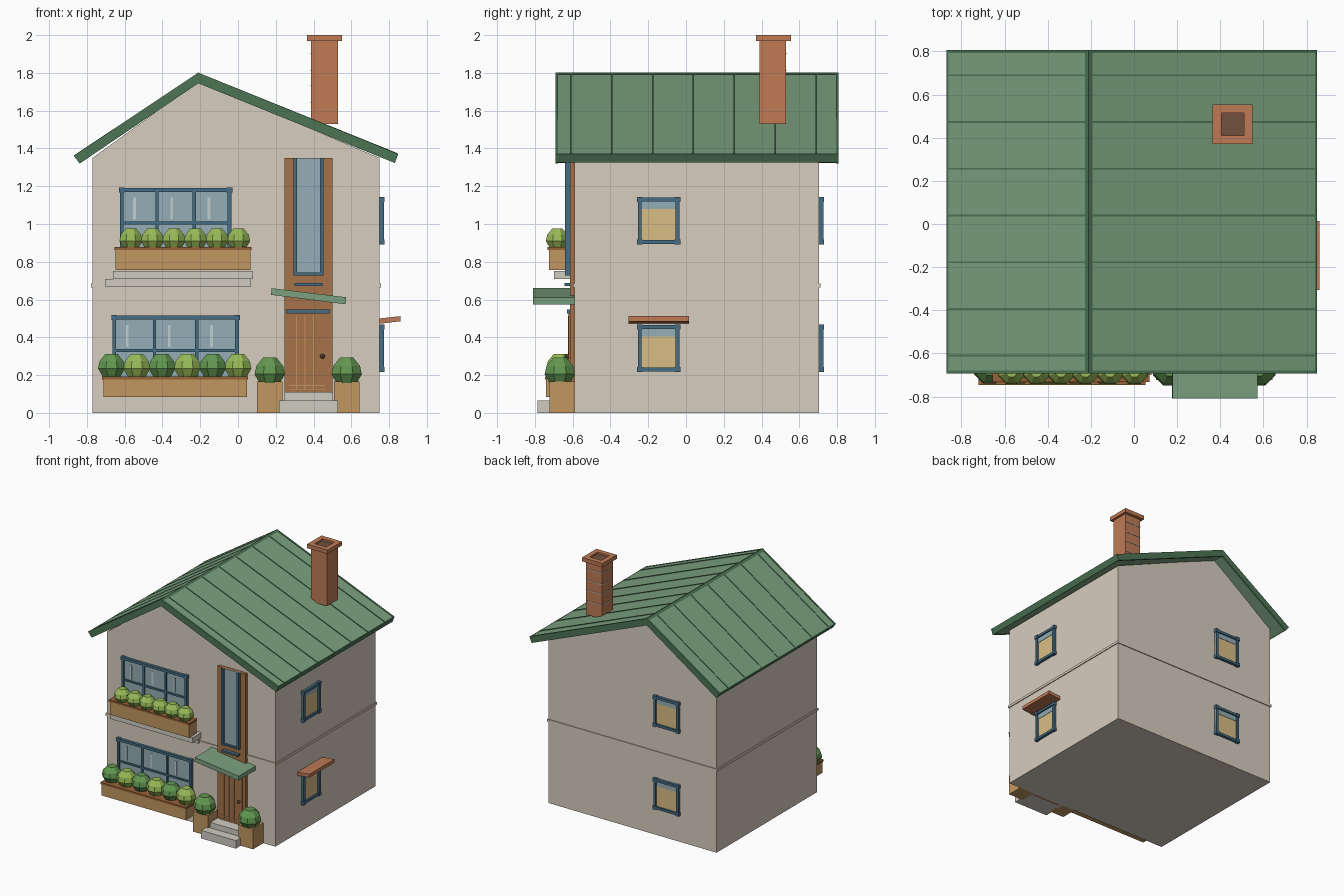
import bpy, bmesh, math
from mathutils import Matrix, Vector

if "Cube" in bpy.data.objects:
    bpy.data.objects.remove(bpy.data.objects["Cube"])


def mat(name, r, g, b):
    m = bpy.data.materials.new(name)
    m.diffuse_color = [(c / 255) ** 2.2 for c in (r, g, b)] + [1]
    m.use_nodes = True
    m.node_tree.nodes["Principled BSDF"].inputs["Base Color"].default_value = m.diffuse_color
    return m


WALL = mat("plaster", 214, 204, 190)
ROOF = mat("roof_green", 122, 160, 126)
DARK = mat("trim_green", 78, 116, 86)
BRICK = mat("brick", 190, 122, 86)
SOOT = mat("soot", 112, 82, 62)
WOOD = mat("door_wood", 164, 114, 74)
GOLD = mat("light_wood", 192, 150, 96)
RIM = mat("rim_wood", 150, 98, 58)
BLUE = mat("frame_blue", 70, 108, 130)
GLASS = mat("glass", 146, 172, 180)
SHINE = mat("glass_shine", 190, 206, 208)
GLOW = mat("warm_glass", 216, 188, 132)
STONE = mat("stone", 206, 202, 192)
LEAF = mat("leaf", 98, 150, 82)
LIME = mat("leaf_light", 150, 184, 88)


def finish(name, bm, m):
    bmesh.ops.recalc_face_normals(bm, faces=bm.faces)
    me = bpy.data.meshes.new(name)
    bm.to_mesh(me)
    bm.free()
    me.materials.append(m)
    ob = bpy.data.objects.new(name, me)
    bpy.context.collection.objects.link(ob)
    return ob


def boxes(name, m, items, M=Matrix()):
    """Boxes given as (x0, x1, y0, y1, z0, z1), joined into one object."""
    bm = bmesh.new()
    for x0, x1, y0, y1, z0, z1 in items:
        T = Matrix.Translation(((x0 + x1) / 2, (y0 + y1) / 2, (z0 + z1) / 2))
        S = Matrix.Diagonal((x1 - x0, y1 - y0, z1 - z0, 1))
        bmesh.ops.create_cube(bm, size=1, matrix=M @ T @ S)
    return finish(name, bm, m)


def prism(name, m, profile, spans):
    """An x-z profile extruded along each y span."""
    bm = bmesh.new()
    for y0, y1 in spans:
        f = bm.faces.new([bm.verts.new((x, y0, z)) for x, z in profile])
        ext = bmesh.ops.extrude_face_region(bm, geom=[f], use_keep_orig=True)
        bmesh.ops.translate(bm, vec=(0, y1 - y0, 0),
                            verts=[v for v in ext["geom"] if isinstance(v, bmesh.types.BMVert)])
    return finish(name, bm, m)


def bush(name, m, x, y, z, r):
    """Faceted eight-sided shrub with a flat crown."""
    bm = bmesh.new()
    rings = []
    for k, h in ((0.6, -0.8), (1.0, -0.15), (0.88, 0.35), (0.45, 0.85)):
        rings.append([bm.verts.new((x + r * k * math.cos(a), y + r * k * math.sin(a), z + r * h))
                      for a in [math.tau * (i + 0.5) / 8 for i in range(8)]])
    for lo, hi in zip(rings, rings[1:]):
        for i in range(8):
            j = (i + 1) % 8
            bm.faces.new((lo[i], lo[j], hi[j], hi[i]))
    bm.faces.new(rings[0])
    bm.faces.new(rings[-1])
    return finish(name, bm, m)


def window(name, x0, x1, z0, z1, wall, turn=0, panes=1, bar_z=None, warm=False):
    """Framed window on the plane y = -wall, turned about z."""
    M = Matrix.Rotation(math.radians(turn), 4, "Z")
    y, f, w = -wall, -wall - 0.022, 0.02
    bars = [(x0, x0 + w, f, y, z0, z1), (x1 - w, x1, f, y, z0, z1),
            (x0, x1, f, y, z0, z0 + w), (x0, x1, f, y, z1 - w, z1)]
    step = (x1 - x0) / panes
    for i in range(1, panes):
        c = x0 + i * step
        bars.append((c - 0.008, c + 0.008, f + 0.004, y, z0, z1))
    if bar_z:
        bars.append((x0, x1, f + 0.005, y, bar_z - 0.007, bar_z + 0.007))
    for cx in (x0 + 0.01, x1 - 0.01):
        for cz in (z0 + 0.01, z1 - 0.01):
            bars.append((cx - 0.015, cx + 0.015, f - 0.004, y, cz - 0.014, cz + 0.014))
    boxes(name + "_frame", BLUE, bars, M)
    boxes(name + "_glass", GLOW if warm else GLASS, [(x0, x1, y - 0.008, y + 0.01, z0 + 0.01, z1 - 0.01)], M)
    if warm:
        boxes(name + "_blind", GLASS, [(x0, x1, y - 0.011, y, z1 - 0.06, z1 - 0.01)], M)
    else:
        boxes(name + "_shine", SHINE, [(x0 + i * step + 0.07, x0 + i * step + 0.085, y - 0.011, y, bar_z + 0.02, z1 - 0.05)
                                       for i in range(panes)], M)


# House body with gable, and the floor band
FRONT = -0.59
prism("house_walls", WALL, [(-0.77, 0), (0.75, 0), (0.75, 1.35), (-0.21, 1.755), (-0.77, 1.35)], [(FRONT, 0.705)])
boxes("floor_band", WALL, [(-0.777, 0.757, FRONT - 0.007, 0.712, 0.665, 0.685)])

# Roof slab, gable trims, eave boards, seams, ridge cap
roof = [(-0.865, 1.362), (-0.21, 1.797), (0.845, 1.37), (0.828, 1.327), (-0.21, 1.75), (-0.837, 1.325)]
prism("roof", ROOF, roof, [(-0.685, 0.797)])
trim = [(-0.87, 1.362), (-0.21, 1.801), (0.849, 1.371), (0.83, 1.323), (-0.21, 1.745), (-0.838, 1.32)]
prism("gable_trim", DARK, trim, [(-0.692, -0.678), (0.793, 0.807)])
prism("left_eave_board", DARK, [(-0.868, 1.361), (-0.86, 1.366), (-0.832, 1.329), (-0.839, 1.322)], [(-0.685, 0.797)])
prism("right_eave_board", DARK, [(0.848, 1.37), (0.84, 1.373), (0.822, 1.33), (0.83, 1.325)], [(-0.685, 0.797)])
seam = [(-0.86, 1.369), (-0.21, 1.801), (0.843, 1.3755), (0.84, 1.36), (-0.21, 1.78), (-0.85, 1.355)]
prism("roof_seams", DARK, seam, [(y - 0.004, y + 0.004) for y in [-0.61 + 0.2165 * i for i in range(7)]])
prism("ridge_cap", DARK, [(-0.228, 1.789), (-0.21, 1.803), (-0.192, 1.793), (-0.21, 1.78)], [(-0.69, 0.805)])

# Chimney with open cap
boxes("chimney", BRICK, [(0.387, 0.53, 0.39, 0.53, 1.53, 1.97)])
boxes("chimney_mortar", STONE, [(0.384, 0.52, 0.4, 0.533, z, z + 0.006) for z in (1.64, 1.73, 1.81, 1.9)])
boxes("chimney_cap", BRICK, [(0.365, 0.405, 0.37, 0.555, 1.968, 2), (0.51, 0.55, 0.37, 0.555, 1.968, 2),
                             (0.405, 0.51, 0.37, 0.41, 1.968, 2), (0.405, 0.51, 0.515, 0.555, 1.968, 2)])
boxes("chimney_flue", SOOT, [(0.4, 0.515, 0.405, 0.52, 1.965, 1.985)])

# Windows
window("upper_front_window", -0.625, -0.035, 0.82, 1.19, -FRONT, panes=3, bar_z=1.005)
window("lower_front_window", -0.665, 0.005, 0.15, 0.515, -FRONT, panes=3, bar_z=0.33)
for level, z in (("lower", 0.22), ("upper", 0.895)):
    window(level + "_side_window", -0.255, -0.035, z, z + 0.245, 0.75, turn=90, warm=True)
    window(level + "_back_window", 0.215, 0.44, z, z + 0.245, 0.705, turn=180, warm=True)
prism("side_window_hood", BRICK, [(0.75, 0.472), (0.86, 0.485), (0.86, 0.512), (0.75, 0.5)], [(-0.305, 0.015)])

# Tall entry bay: timber backing, stair window, door
boxes("entry_panel", WOOD, [(0.245, 0.5, -0.615, FRONT, 0, 1.35)])
boxes("stair_window_glass", GLASS, [(0.305, 0.44, -0.622, -0.6, 0.73, 1.35)])
boxes("stair_window_frame", BLUE, [(0.293, 0.312, -0.64, -0.61, 0.728, 1.35), (0.433, 0.452, -0.64, -0.61, 0.728, 1.35),
                                   (0.293, 0.452, -0.636, -0.61, 0.728, 0.742)])
boxes("stair_window_sill", BLUE, [(0.3, 0.447, -0.642, -0.61, 0.672, 0.688)])
boxes("door", WOOD, [(0.268, 0.472, -0.622, -0.61, 0.11, 0.525)])
boxes("door_lintel", BLUE, [(0.253, 0.488, -0.63, -0.61, 0.525, 0.547)])
boxes("door_battens", GOLD, [(x - 0.003, x + 0.003, -0.625, -0.615, 0.12, 0.515) for x in (0.31, 0.355, 0.4)]
      + [(0.27, 0.47, -0.625, -0.615, z, z + 0.005) for z in (0.12, 0.143)])
bm = bmesh.new()
bmesh.ops.create_uvsphere(bm, u_segments=8, v_segments=6, radius=0.013, matrix=Matrix.Translation((0.447, -0.63, 0.3)))
finish("door_knob", bm, SOOT)
prism("door_canopy", ROOF, [(0.175, 0.625), (0.57, 0.575), (0.573, 0.612), (0.178, 0.66)], [(-0.81, FRONT)])
boxes("door_steps", STONE, [(0.217, 0.53, -0.785, FRONT, 0, 0.065), (0.245, 0.502, -0.71, FRONT, 0.065, 0.11)])

# Ledge under the upper window
boxes("window_ledge", STONE, [(-0.662, 0.08, -0.7, FRONT, 0.708, 0.752), (-0.703, 0.07, -0.612, FRONT, 0.668, 0.708)])


def flower_box(name, x0, x1, y0, y1, z0, z1, bz, r, first, step):
    """Planter with a rim and a row of six shrubs."""
    boxes(name + "_planter", GOLD, [(x0, x1, y0 + 0.006, y1, z0, z1)])
    boxes(name + "_planter_rim", RIM, [(x0 - 0.007, x1 + 0.007, y0, y1, z1 - 0.002, z1 + 0.013)])
    for i in range(6):
        bush(f"{name}_shrub_{i + 1}", LEAF if i % 2 == (name == "upper") * 5 else LIME,
             first + i * step, (y0 + y1) / 2, bz, r)


flower_box("upper", -0.648, 0.065, -0.732, -0.63, 0.757, 0.865, 0.92, 0.066, -0.567, 0.114)
flower_box("lower", -0.713, 0.047, -0.747, FRONT, 0.085, 0.18, 0.247, 0.077, -0.67, 0.134)

# Potted shrubs beside the door
for side, x in (("left", 0.168), ("right", 0.575)):
    boxes(side + "_pot", GOLD, [(x - 0.067, x + 0.067, -0.722, FRONT, 0, 0.165)])
    bush(side + "_pot_shrub", LEAF, x, -0.668, 0.218, 0.087)
